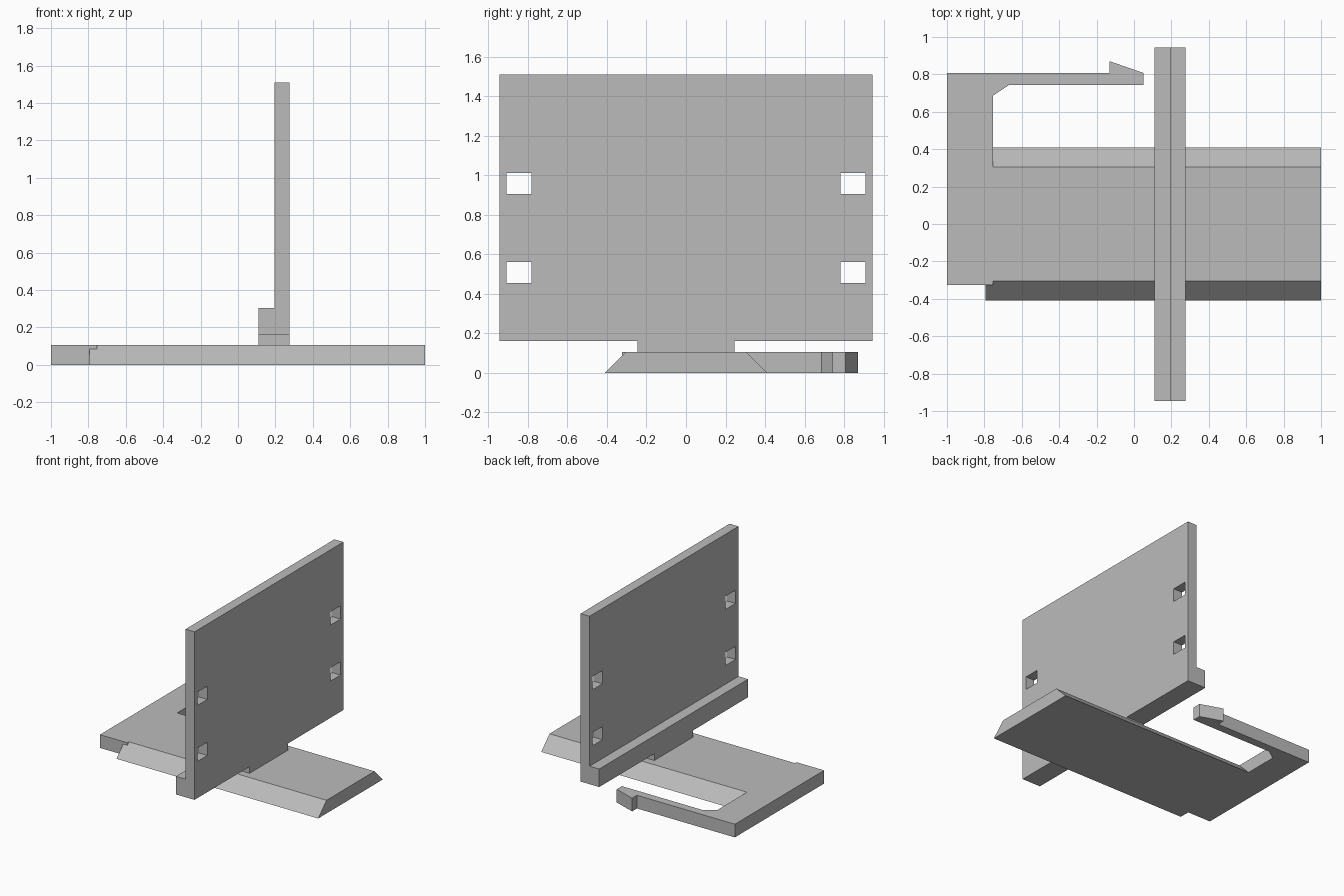
import bpy
import bmesh
from mathutils import Vector

cube = bpy.data.objects.get("Cube")
if cube:
    bpy.data.objects.remove(cube, do_unlink=True)

grey = bpy.data.materials.new("plain grey")
grey.use_nodes = True
colour = (0.5, 0.5, 0.5, 1)
grey.diffuse_color = colour
grey.node_tree.nodes["Principled BSDF"].inputs["Base Color"].default_value = colour


def prism(name, outline, axis, start, end):
    """Extrude a closed 2D outline along the x, y or z axis."""
    place = {"x": lambda a, b: (start, a, b),
             "y": lambda a, b: (a, start, b),
             "z": lambda a, b: (a, b, start)}[axis]
    step = Vector([(end - start) * (axis == k) for k in "xyz"])
    bm = bmesh.new()
    face = bm.faces.new([bm.verts.new(place(a, b)) for a, b in outline])
    made = bmesh.ops.extrude_face_region(bm, geom=[face])["geom"]
    bmesh.ops.translate(bm, vec=step,
                        verts=[v for v in made if isinstance(v, bmesh.types.BMVert)])
    bmesh.ops.recalc_face_normals(bm, faces=bm.faces)
    mesh = bpy.data.meshes.new(name)
    bm.to_mesh(mesh)
    bm.free()
    mesh.materials.append(grey)
    obj = bpy.data.objects.new(name, mesh)
    bpy.context.collection.objects.link(obj)
    return obj


def rect(a0, a1, b0, b1):
    return [(a0, b0), (a1, b0), (a1, b1), (a0, b1)]


def combine(target, tool, operation):
    """Boolean the tool into the target, keeping the tool as a hidden helper."""
    mod = target.modifiers.new(tool.name, "BOOLEAN")
    mod.operation = operation
    mod.solver = "EXACT"
    mod.object = tool
    bpy.context.view_layer.objects.active = target
    bpy.ops.object.modifier_apply(modifier=mod.name)
    bpy.data.objects.remove(tool, do_unlink=True)


BASE_TOP = 0.106
PANEL_BOTTOM = 0.16

# Base: end block with a barbed spring arm, merged with the dovetail rail
base = prism("base_with_clip_arm", [
    (-1, -0.325), (-0.755, -0.325), (-0.755, 0.685), (-0.67, 0.742),
    (0.05, 0.742), (0.05, 0.808), (-0.13, 0.87), (-0.13, 0.808), (-1, 0.808),
], "z", 0, BASE_TOP)
rail = prism("dovetail_rail", [
    (-0.41, 0), (0.41, 0), (0.305, BASE_TOP), (-0.305, BASE_TOP),
], "x", -0.793, 1)
combine(base, rail, "UNION")

# Neck joining the base to the panel
prism("neck", rect(0.11, 0.275, BASE_TOP, PANEL_BOTTOM), "y", -0.245, 0.245)

# Upright panel with a thick foot ledge
panel = prism("upright_panel", [
    (0.11, PANEL_BOTTOM), (0.275, PANEL_BOTTOM), (0.275, 1.51),
    (0.195, 1.51), (0.195, 0.305), (0.11, 0.305),
], "y", -0.945, 0.945)

# Four square mounting holes
for side in (-1, 1):
    for low in (0.455, 0.905):
        ends = sorted((side * 0.782, side * 0.908))
        hole = prism("hole_cutter", rect(*ends, low, low + 0.106), "x", 0, 0.4)
        hole.hide_render = True
        combine(panel, hole, "DIFFERENCE")
